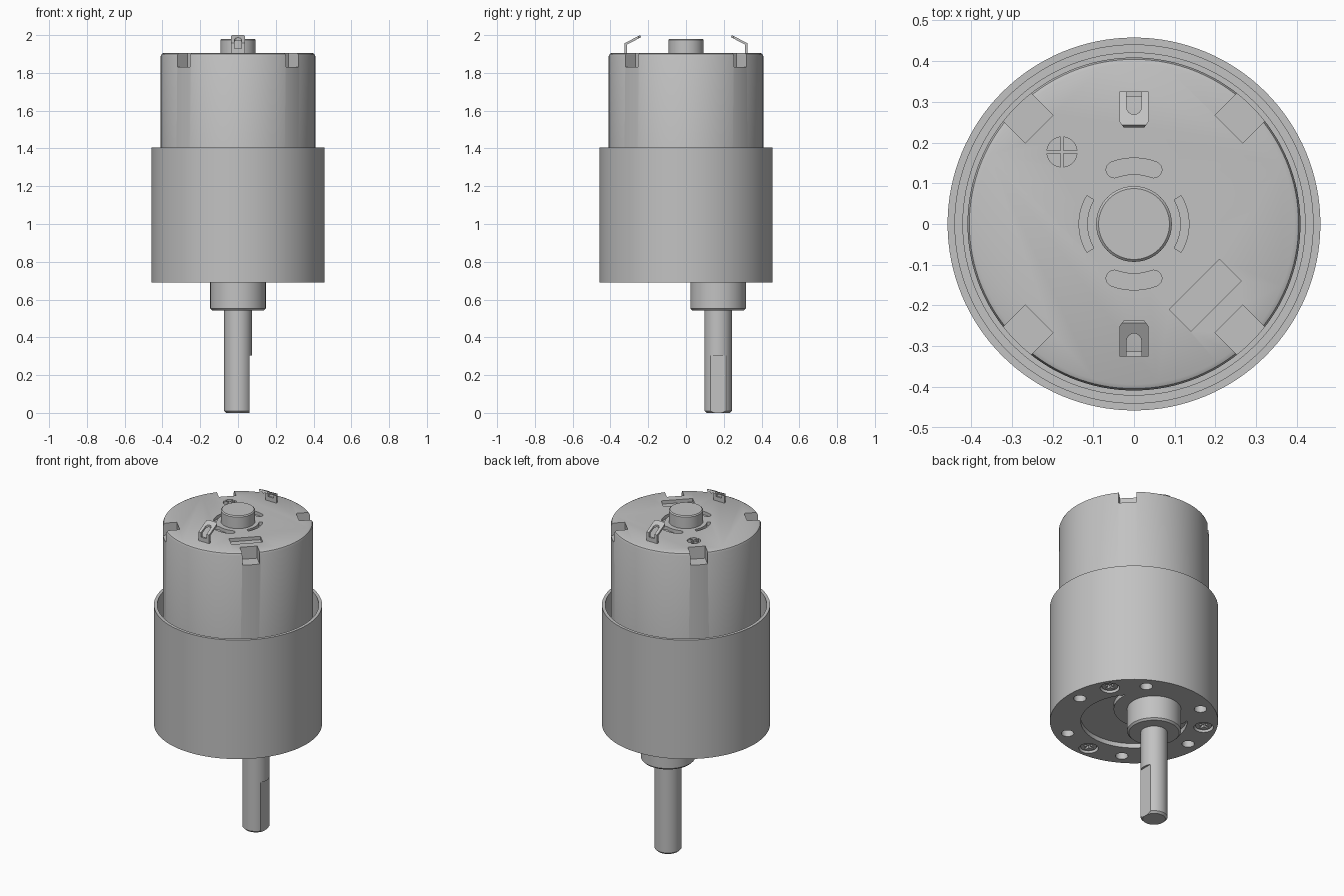
import bpy, bmesh, math
from mathutils import Matrix
from math import cos, sin, pi, radians

if "Cube" in bpy.data.objects:
    bpy.data.objects.remove(bpy.data.objects["Cube"])

steel = bpy.data.materials.new("grey_steel")
steel.diffuse_color = (0.54, 0.54, 0.54, 1)
steel.use_nodes = True
steel.node_tree.nodes["Principled BSDF"].inputs["Base Color"].default_value = steel.diffuse_color


def finish(bm, name):
    bmesh.ops.recalc_face_normals(bm, faces=bm.faces)
    me = bpy.data.meshes.new(name)
    bm.to_mesh(me)
    bm.free()
    me.materials.append(steel)
    ob = bpy.data.objects.new(name, me)
    bpy.context.collection.objects.link(ob)
    return ob


def lathe(name, profile, cx=0, cy=0, segs=96):
    """Revolve (radius, z) points; the first and last ring are capped."""
    bm = bmesh.new()
    rings = [[bm.verts.new((cx + r * cos(2 * pi * i / segs), cy + r * sin(2 * pi * i / segs), z))
              for i in range(segs)] for r, z in profile]
    for a, b in zip(rings, rings[1:]):
        for i in range(segs):
            j = (i + 1) % segs
            bm.faces.new((a[i], a[j], b[j], b[i]))
    bm.faces.new(rings[0])
    bm.faces.new(rings[-1])
    return finish(bm, name)


def prism(bm, pts, lo, hi, mat=Matrix()):
    """Add an extruded outline to a bmesh."""
    a = [bm.verts.new(mat @ Matrix.Translation((x, y, lo)).translation) for x, y in pts]
    b = [bm.verts.new(mat @ Matrix.Translation((x, y, hi)).translation) for x, y in pts]
    bm.faces.new(a)
    bm.faces.new(b)
    for i in range(len(pts)):
        j = (i + 1) % len(pts)
        bm.faces.new((a[i], a[j], b[j], b[i]))


def arc(cx, cy, r, a0, a1, n=24):
    return [(cx + r * cos(radians(a0 + (a1 - a0) * i / n)),
             cy + r * sin(radians(a0 + (a1 - a0) * i / n))) for i in range(n + 1)]


def circle(cx, cy, r, n=32):
    return arc(cx, cy, r, 0, 360, n)[:-1]


def box(x0, x1, y0, y1):
    return [(x0, y0), (x1, y0), (x1, y1), (x0, y1)]


def arc_slot(r0, r1, mid, half, rounded):
    a, b, rm, rc = mid - half, mid + half, (r0 + r1) / 2, (r1 - r0) / 2
    pts = arc(0, 0, r1, a, b)
    if rounded:
        pts += arc(rm * cos(radians(b)), rm * sin(radians(b)), rc, b, b + 180, 10)[1:-1]
    pts += arc(0, 0, r0, b, a)
    if rounded:
        pts += arc(rm * cos(radians(a)), rm * sin(radians(a)), rc, a + 180, a + 360, 10)[1:-1]
    return pts


def cut(ob, bm):
    cutter = finish(bm, "cutter")
    cutter.hide_render = True
    m = ob.modifiers.new("cut", 'BOOLEAN')
    m.operation, m.solver, m.object = 'DIFFERENCE', 'EXACT', cutter
    bpy.context.view_layer.objects.active = ob
    bpy.ops.object.modifier_apply(modifier=m.name)
    bpy.data.objects.remove(cutter)


SY = 0.17      # output shaft offset
BOT, TOP = 0.69, 1.905

# gearbox housing: cup with an open rim around the motor
gearbox = lathe("gearbox_housing", [(0.458, BOT), (0.458, 1.405), (0.44, 1.405), (0.44, 1.14)], segs=128)
bm = bmesh.new()
prism(bm, arc(0, 0, 0.29, 40.9, -220.9, 64) + arc(0, SY, 0.22, 174.8, 365.2, 40)[1:-1], BOT - 0.1, BOT + 0.027)
for k in range(6):
    a = radians(60 * k)
    prism(bm, circle(0.385 * cos(a), 0.385 * sin(a), 0.034), BOT - 0.1, BOT + 0.1)
screws = [(0.385 * cos(radians(a)), 0.385 * sin(radians(a))) for a in (30, 150, 270)]
for x, y in screws:
    prism(bm, circle(x, y, 0.053), BOT - 0.1, BOT + 0.04)
cut(gearbox, bm)

# cover screws with cross slots
for i, (x, y) in enumerate(screws):
    s = lathe(f"cover_screw_{i + 1}", [(0.044, BOT + 0.01), (0.048, BOT + 0.02), (0.048, BOT + 0.05)], x, y, 32)
    bm = bmesh.new()
    w, l = 0.007, 0.03
    prism(bm, [(x + u, y + v) for u, v in
               ((w, w), (w, l), (-w, l), (-w, w), (-l, w), (-l, -w),
                (-w, -w), (-w, -l), (w, -l), (w, -w), (l, -w), (l, w))], BOT - 0.05, BOT + 0.03)
    cut(s, bm)

# shaft bushing and D-shaped output shaft
lathe("shaft_bushing", [(0.137, 0.543), (0.147, 0.553), (0.147, BOT + 0.03)], 0, SY)
shaft = lathe("output_shaft", [(0.062, 0), (0.073, 0.011), (0.073, 0.6)], 0, SY, 64)
bm = bmesh.new()
prism(bm, box(0.06, 0.2, SY - 0.2, SY + 0.2), -0.1, 0.303)
cut(shaft, bm)

# motor can with notches and shallow recesses in the end face
lathe("motor_seat_ring", [(0.4216, 1.12), (0.4216, 1.2)], segs=128)
motor = lathe("motor_can", [(0.409, 1.12), (0.409, TOP - 0.016), (0.4045, TOP - 0.005), (0.394, TOP)], segs=128)
bm = bmesh.new()
for k in range(4):
    prism(bm, box(0.33, 0.6, -0.048, 0.048), 1.832, 2.1, Matrix.Rotation(radians(45 + 90 * k), 4, 'Z'))
D = TOP - 0.02
for mid in (90, 270):
    prism(bm, arc_slot(0.122, 0.162, mid, 20, True), D, 2.1)
for mid in (0, 180):
    prism(bm, arc_slot(0.115, 0.135, mid, 31, False), D, 2.1)
prism(bm, box(-0.087, 0.087, -0.0375, 0.0375), D, 2.1,
      Matrix.Translation((0.175, -0.175, 0)) @ Matrix.Rotation(radians(45), 4, 'Z'))
for k in range(4):
    prism(bm, [(0.004, 0.004)] + arc(0, 0, 0.037, 6, 84, 10), D, 2.1,
          Matrix.Translation((-0.177, 0.177, 0)) @ Matrix.Rotation(pi / 2 * k, 4, 'Z'))
cut(motor, bm)

# rear bearing hub
lathe("rear_bearing_hub", [(0.093, TOP - 0.03), (0.093, 1.974), (0.087, 1.98)], segs=64)

# bent terminals with slots and clipped tips
ALONG_X = Matrix(((0, 0, 1, 0), (1, 0, 0, 0), (0, 1, 0, 0), (0, 0, 0, 1)))
for name, turn in (("back_terminal", 0), ("front_terminal", pi)):
    rot = Matrix.Rotation(turn, 4, 'Z')
    bm = bmesh.new()
    prism(bm, [(0.325, 1.89), (0.325, 1.957), (0.243, 2.0), (0.237, 1.989), (0.313, 1.95), (0.313, 1.89)],
          -0.036, 0.036, rot @ ALONG_X)
    term = finish(bm, name)
    bm = bmesh.new()
    prism(bm, arc(0, 0.287, 0.018, 180, 360, 12) + [(0.018, 0.36), (-0.018, 0.36)], 1.93, 2.1, rot)
    for s in (-1, 1):
        prism(bm, [(s * 0.02, 0.23), (s * 0.05, 0.23), (s * 0.05, 0.27)], 1.9, 2.1, rot)
    cut(term, bm)

# smooth round surfaces, keep edges sharp
for ob in bpy.data.objects:
    ob.select_set(True)
    bpy.context.view_layer.objects.active = ob
bpy.ops.object.shade_smooth_by_angle(angle=radians(30))
